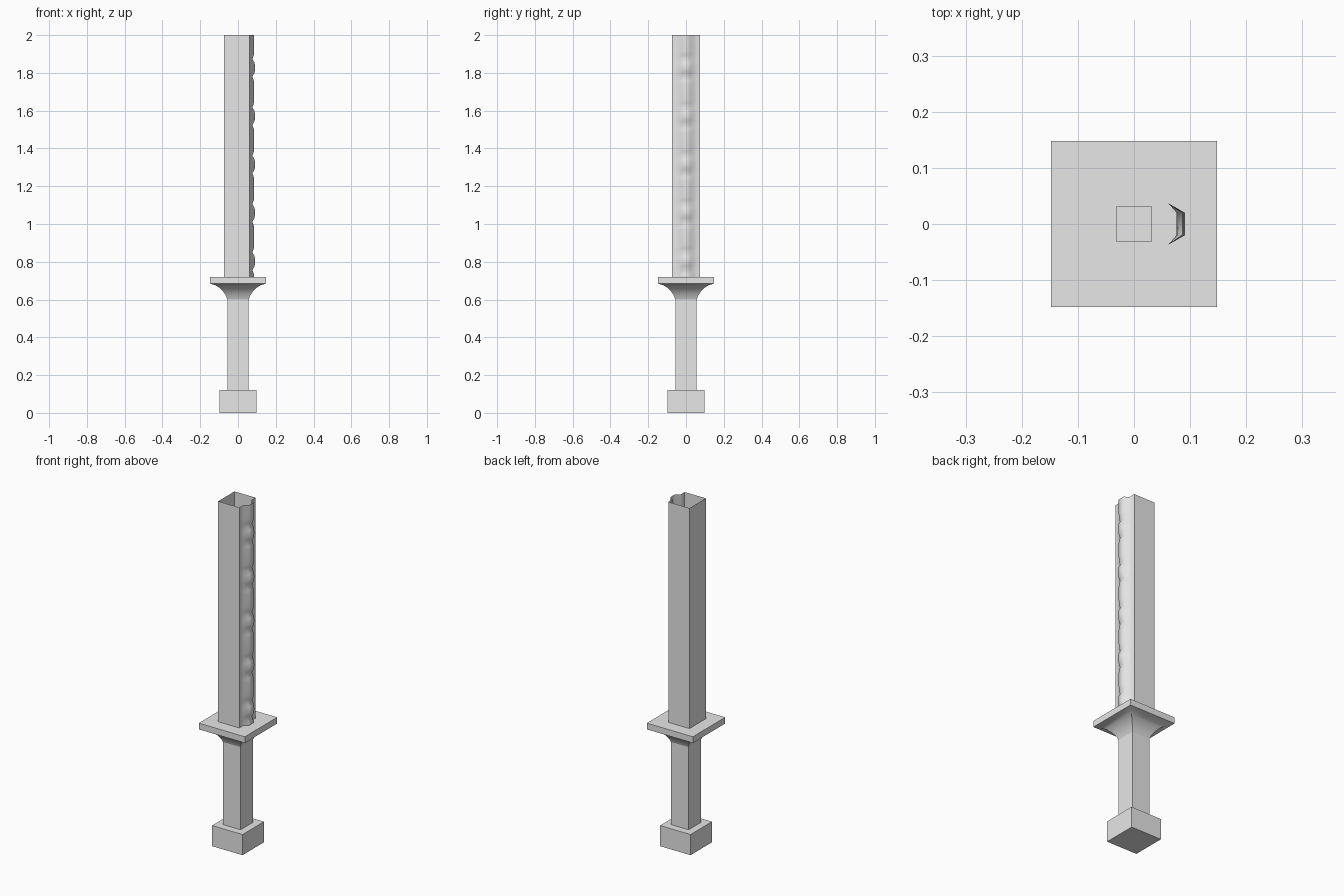
import bpy, bmesh, math

cube = bpy.data.objects.get("Cube")
if cube:
    bpy.data.objects.remove(cube, do_unlink=True)

# Plain grey material shared by every part
grey = bpy.data.materials.new("plain_grey")
grey.use_nodes = True
grey.diffuse_color = (0.8, 0.8, 0.8, 1)
grey.node_tree.nodes["Principled BSDF"].inputs["Base Color"].default_value = grey.diffuse_color


def loft(name, rings, cap_bottom=False, cap_top=False, sharp=40):
    """Skin a stack of closed rings, optionally capping the ends."""
    bm = bmesh.new()
    loops = [[bm.verts.new(p) for p in ring] for ring in rings]
    n = len(loops[0])
    for low, high in zip(loops, loops[1:]):
        for i in range(n):
            j = (i + 1) % n
            bm.faces.new((low[i], low[j], high[j], high[i]))
    if cap_bottom:
        bm.faces.new(loops[0][::-1])
    if cap_top:
        bm.faces.new(loops[-1])
    mesh = bpy.data.meshes.new(name)
    bm.to_mesh(mesh)
    bm.free()
    mesh.materials.append(grey)
    obj = bpy.data.objects.new(name, mesh)
    bpy.context.collection.objects.link(obj)
    bpy.ops.object.select_all(action='DESELECT')
    obj.select_set(True)
    bpy.context.view_layer.objects.active = obj
    bpy.ops.object.shade_smooth_by_angle(angle=math.radians(sharp))
    return obj


def square(half, z):
    return [(-half, -half, z), (half, -half, z), (half, half, z), (-half, half, z)]


# Pommel and grip
loft("pommel", [square(0.098, 0), square(0.098, 0.12)], True, True)
loft("grip", [square(0.056, 0.12), square(0.056, 0.6)])

# Guard: concave flare, flat plate and a shallow square socket on top
flare = [(0.056, 0.6), (0.064, 0.62), (0.078, 0.642), (0.1, 0.664), (0.122, 0.677), (0.148, 0.684)]
socket = [(0.148, 0.72), (0.031, 0.72), (0.031, 0.7)]
loft("guard", [square(h, z) for h, z in flare + socket], cap_top=True)


# Blade: open thin-walled tube with a beaded ridge along its +x side
BOTTOM, TOP, PITCH, WALL, FLAT = 0.72, 2.0, 0.256, 0.075, 0.061
BEAD = [(0, 0.091), (0.026, 0.088), (0.047, 0.076), (0.068, 0.084), (0.09, 0.086), (0.128, 0.086)]


def blade_ring(z, ridge):
    side = [(FLAT, -WALL), (FLAT, -0.037), (ridge, -0.02), (ridge, 0.02), (FLAT, 0.037), (FLAT, WALL)]
    return [(x, y, z) for x, y in side + [(-WALL, WALL), (-WALL, -WALL)]]


levels = {BOTTOM: 0.085, TOP: 0.086}
for k in range(5):
    centre = 0.803 + k * PITCH
    for offset, ridge in BEAD:
        for z in {centre - offset, centre + offset}:
            if BOTTOM + 0.005 < z < TOP - 0.005:
                levels[round(z, 4)] = ridge
loft("blade", [blade_ring(z, levels[z]) for z in sorted(levels)], sharp=65)
